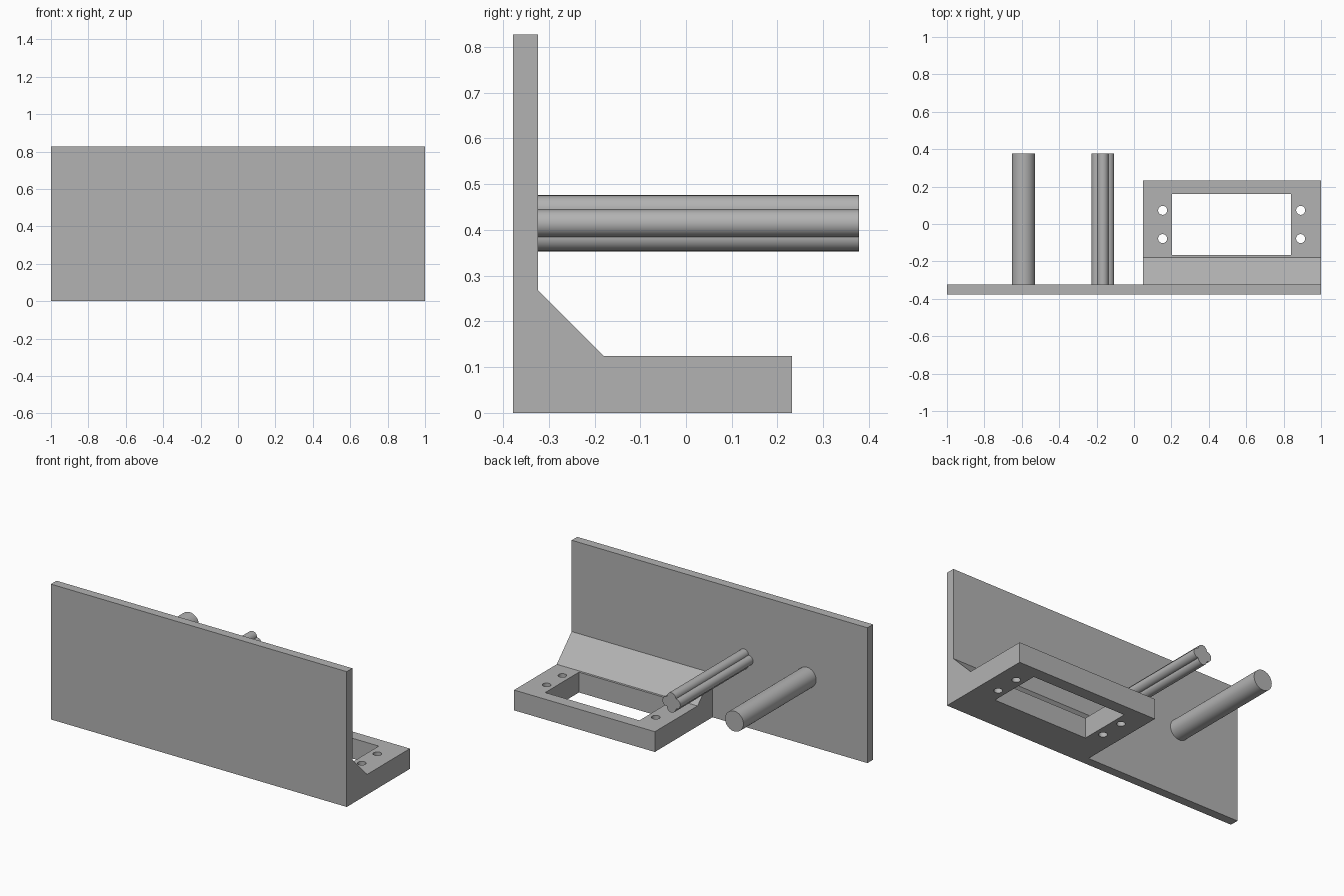
import bpy
import bmesh
from math import cos, sin, pi, radians
from mathutils import Vector

if "Cube" in bpy.data.objects:
    bpy.data.objects.remove(bpy.data.objects["Cube"], do_unlink=True)

grey = bpy.data.materials.new("plain grey")
grey.use_nodes = True
grey.diffuse_color = (0.45, 0.45, 0.45, 1)
grey.node_tree.nodes["Principled BSDF"].inputs["Base Color"].default_value = grey.diffuse_color

BACK = 0.378          # rods reach this far back, the plate this far forward
PLATE_Y = -0.324      # rear surface of the plate
ROD_Z = 0.4145


def prism(name, points, offset, smooth=False):
    """Extrude a closed outline of 3D points along an offset."""
    bm = bmesh.new()
    face = bm.faces.new([bm.verts.new(p) for p in points])
    new = bmesh.ops.extrude_face_region(bm, geom=[face], use_keep_orig=True)["geom"]
    bmesh.ops.translate(bm, vec=Vector(offset),
                        verts=[g for g in new if isinstance(g, bmesh.types.BMVert)])
    bmesh.ops.recalc_face_normals(bm, faces=bm.faces)
    mesh = bpy.data.meshes.new(name)
    bm.to_mesh(mesh)
    bm.free()
    mesh.materials.append(grey)
    obj = bpy.data.objects.new(name, mesh)
    bpy.context.collection.objects.link(obj)
    if smooth:
        bpy.ops.object.select_all(action="DESELECT")
        obj.select_set(True)
        bpy.context.view_layer.objects.active = obj
        bpy.ops.object.shade_smooth_by_angle(angle=radians(35))
    return obj


def box(name, x0, x1, y0, y1, z0, z1):
    return prism(name, [(x0, y0, z0), (x1, y0, z0), (x1, y1, z0), (x0, y1, z0)],
                 (0, 0, z1 - z0))


def arc(cx, cy, r, start, end, steps):
    """Points on an arc, without the last one."""
    angles = [start + (end - start) * i / steps for i in range(steps)]
    return [(cx + r * cos(a), cy + r * sin(a)) for a in angles]


def rod(name, x, outline):
    return prism(name, [(x + u, PLATE_Y, ROD_Z + v) for u, v in outline],
                 (0, BACK - PLATE_Y, 0), smooth=True)


# Upright plate
box("upright_plate", -1, 1, -BACK, PLATE_Y, 0, 0.827)

# Motor mount: ledge with a sloped gusset against the plate
profile = [(PLATE_Y, 0), (0.232, 0), (0.232, 0.124), (-0.18, 0.124), (PLATE_Y, 0.269)]
mount = prism("motor_mount", [(0.048, y, z) for y, z in profile], (0.952, 0, 0))

# Window and four screw holes through the ledge
cutters = [box("window_cutter", 0.203, 0.84, -0.166, 0.16, -0.1, 0.4)]
for x in (0.153, 0.891):
    for y in (0.073, -0.078):
        ring = arc(x, y, 0.024, 0, 2 * pi, 32)
        cutters.append(prism("hole_cutter", [(u, v, -0.1) for u, v in ring],
                             (0, 0, 0.5), smooth=True))
for cutter in cutters:
    cutter.hide_render = True
    cut = mount.modifiers.new("cut", "BOOLEAN")
    cut.operation = "DIFFERENCE"
    cut.solver = "EXACT"
    cut.object = cutter
bpy.context.view_layer.objects.active = mount
for cut in list(mount.modifiers):
    bpy.ops.object.modifier_apply(modifier=cut.name)
for cutter in cutters:
    bpy.data.objects.remove(cutter, do_unlink=True)

# Round rod
rod("round_rod", -0.591, arc(0, 0, 0.062, 0, 2 * pi, 64))

# Four-lobed rod
lobe = 0.0302
clover = []
for k in range(4):
    a = k * pi / 2
    clover += arc(lobe * cos(a), lobe * sin(a), lobe, a - pi / 2, a + pi / 2, 20)
rod("lobed_rod", -0.166, clover)
